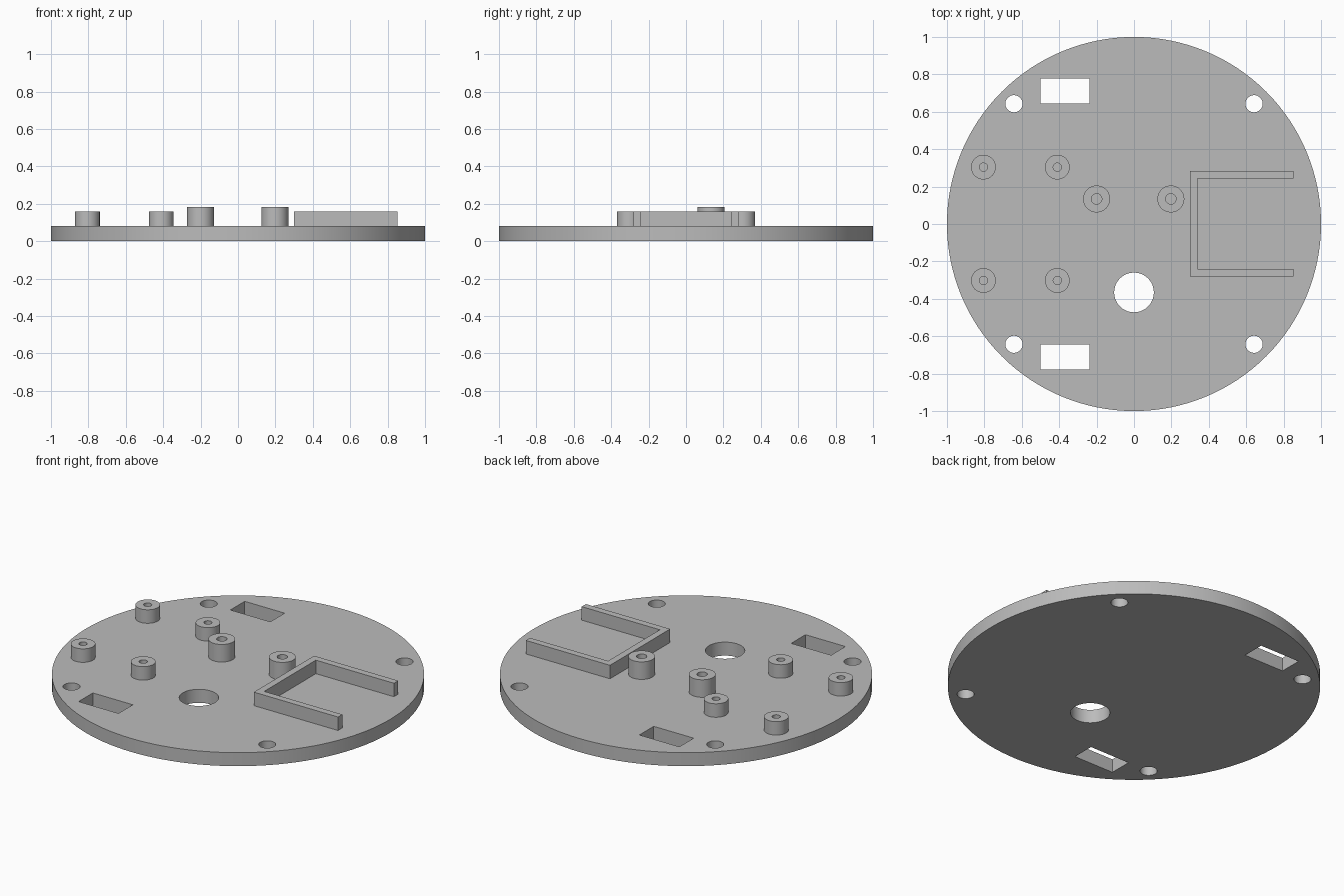
import bpy
import bmesh
import math
from mathutils import Matrix, Vector

if "Cube" in bpy.data.objects:
    bpy.data.objects.remove(bpy.data.objects["Cube"], do_unlink=True)

PLATE_TOP = 0.08
SINK = 0.005  # overlap of raised parts into the plate

grey = bpy.data.materials.new("plain grey")
grey.use_nodes = True
grey.diffuse_color = (0.5, 0.5, 0.5, 1)
grey.node_tree.nodes["Principled BSDF"].inputs["Base Color"].default_value = grey.diffuse_color


def add_object(name, bm):
    bmesh.ops.recalc_face_normals(bm, faces=bm.faces)
    mesh = bpy.data.meshes.new(name)
    bm.to_mesh(mesh)
    bm.free()
    mesh.materials.append(grey)
    obj = bpy.data.objects.new(name, mesh)
    bpy.context.collection.objects.link(obj)
    return obj


def make_active(obj):
    bpy.ops.object.select_all(action="DESELECT")
    obj.select_set(True)
    bpy.context.view_layer.objects.active = obj


def smooth(obj):
    make_active(obj)
    bpy.ops.object.shade_smooth_by_angle(angle=math.radians(30))


def add_cylinder(bm, x, y, radius, low, high, sides):
    bmesh.ops.create_cone(bm, cap_ends=True, segments=sides, radius1=radius,
                          radius2=radius, depth=high - low,
                          matrix=Matrix.Translation((x, y, (low + high) / 2)))


def add_box(bm, x, y, width, depth, low, high):
    place = Matrix.Translation((x, y, (low + high) / 2))
    bmesh.ops.create_cube(bm, size=1, matrix=place @ Matrix.Diagonal((width, depth, high - low, 1)))


# Round base plate
bm = bmesh.new()
add_cylinder(bm, 0, 0, 1, 0, PLATE_TOP, 128)
plate = add_object("base_plate", bm)

# Through holes: four screw holes, two slots and one cable hole
bm = bmesh.new()
for side in (-1, 1):
    for x in (-0.642, 0.642):
        add_cylinder(bm, x, side * 0.643, 0.046, -0.1, 0.2, 32)
    add_box(bm, -0.37, side * 0.711, 0.262, 0.134, -0.1, 0.2)
add_cylinder(bm, 0, -0.366, 0.106, -0.1, 0.2, 64)
cutter = add_object("hole_cutter", bm)
cutter.hide_render = True

cut = plate.modifiers.new("holes", "BOOLEAN")
cut.operation = "DIFFERENCE"
cut.solver = "EXACT"
cut.object = cutter
make_active(plate)
bpy.ops.object.modifier_apply(modifier=cut.name)
bpy.data.objects.remove(cutter, do_unlink=True)
smooth(plate)


# Hollow standoffs, spun from a wall profile
def add_standoff(name, x, y, outer, inner, top):
    bm = bmesh.new()
    low = PLATE_TOP - SINK
    profile = [(outer, low), (outer, top), (inner, top), (inner, low)]
    verts = [bm.verts.new((r, 0, z)) for r, z in profile]
    edges = [bm.edges.new((verts[i], verts[(i + 1) % 4])) for i in range(4)]
    bmesh.ops.spin(bm, geom=verts + edges, cent=(0, 0, 0), axis=(0, 0, 1),
                   angle=math.tau, steps=48, use_merge=True)
    bmesh.ops.remove_doubles(bm, verts=bm.verts, dist=0.0001)
    bmesh.ops.translate(bm, verts=bm.verts, vec=Vector((x, y, 0)))
    smooth(add_object(name, bm))


for y, row in ((-0.302, "front"), (0.304, "back")):
    add_standoff(row + "_outer_standoff", -0.805, y, 0.066, 0.022, 0.16)
    add_standoff(row + "_inner_standoff", -0.41, y, 0.066, 0.022, 0.16)
for x, side in ((-0.2, "right"), (0.197, "left")):
    add_standoff(side + "_tall_standoff", x, 0.134, 0.072, 0.028, 0.184)

# Three-sided holder wall, open towards the rim
bm = bmesh.new()
outline = [(0.3, -0.28), (0.852, -0.28), (0.852, -0.24), (0.34, -0.24),
           (0.34, 0.244), (0.852, 0.244), (0.852, 0.284), (0.3, 0.284)]
base = bm.faces.new([bm.verts.new((x, y, PLATE_TOP - SINK)) for x, y in outline])
raised = bmesh.ops.extrude_face_region(bm, geom=[base], use_keep_orig=True)["geom"]
bmesh.ops.translate(bm, vec=Vector((0, 0, 0.08 + SINK)),
                    verts=[v for v in raised if isinstance(v, bmesh.types.BMVert)])
add_object("holder_wall", bm)
